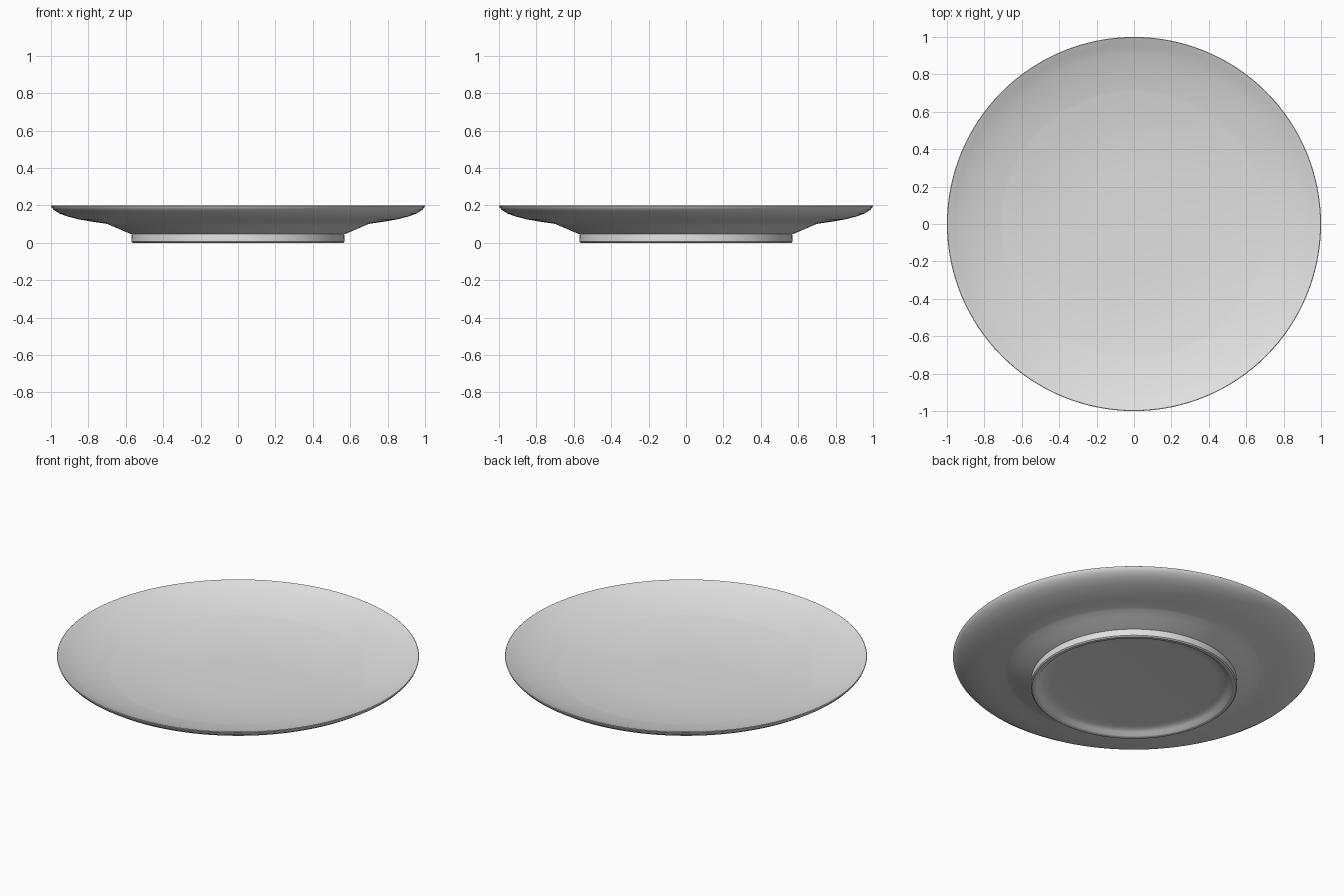
import bpy, bmesh, math

if "Cube" in bpy.data.objects:
    bpy.data.objects.remove(bpy.data.objects["Cube"])

SIDES = 128

# One glaze colour for the whole plate
glaze = bpy.data.materials.new("pale_grey_glaze")
glaze.diffuse_color = (0.75, 0.75, 0.75, 1)
glaze.use_nodes = True
glaze.node_tree.nodes["Principled BSDF"].inputs["Base Color"].default_value = glaze.diffuse_color

# Half section (radius, height): foot recess, foot ring, underside, rim, well
profile = [
    (0.0, 0.035), (0.46, 0.035), (0.50, 0.031), (0.525, 0.02), (0.54, 0.003),
    (0.548, 0.0), (0.563, 0.0), (0.57, 0.006), (0.568, 0.046),
    (0.60, 0.058), (0.65, 0.08), (0.695, 0.099), (0.71, 0.103),
    (0.78, 0.113), (0.85, 0.125), (0.91, 0.14), (0.955, 0.157),
    (0.985, 0.176), (0.997, 0.19), (1.0, 0.198), (0.997, 0.2),
    (0.988, 0.197), (0.96, 0.183), (0.90, 0.161), (0.82, 0.138),
    (0.72, 0.115), (0.71, 0.113), (0.70, 0.1115), (0.62, 0.099),
    (0.52, 0.086), (0.40, 0.076), (0.25, 0.071), (0.0, 0.07),
]

# Plate body: revolve the section around z
bm = bmesh.new()
verts = [bm.verts.new((r, 0, z)) for r, z in profile]
edges = [bm.edges.new(pair) for pair in zip(verts, verts[1:])]
bmesh.ops.spin(bm, geom=verts + edges, cent=(0, 0, 0), axis=(0, 0, 1),
               angle=math.tau, steps=SIDES, use_merge=True)
bmesh.ops.remove_doubles(bm, verts=bm.verts[:], dist=0.0001)
bmesh.ops.recalc_face_normals(bm, faces=bm.faces[:])
mesh = bpy.data.meshes.new("plate")
bm.to_mesh(mesh)
bm.free()
mesh.materials.append(glaze)

plate = bpy.data.objects.new("plate", mesh)
bpy.context.collection.objects.link(plate)
bpy.context.view_layer.objects.active = plate
plate.select_set(True)
bpy.ops.object.shade_smooth_by_angle(angle=math.radians(35))
